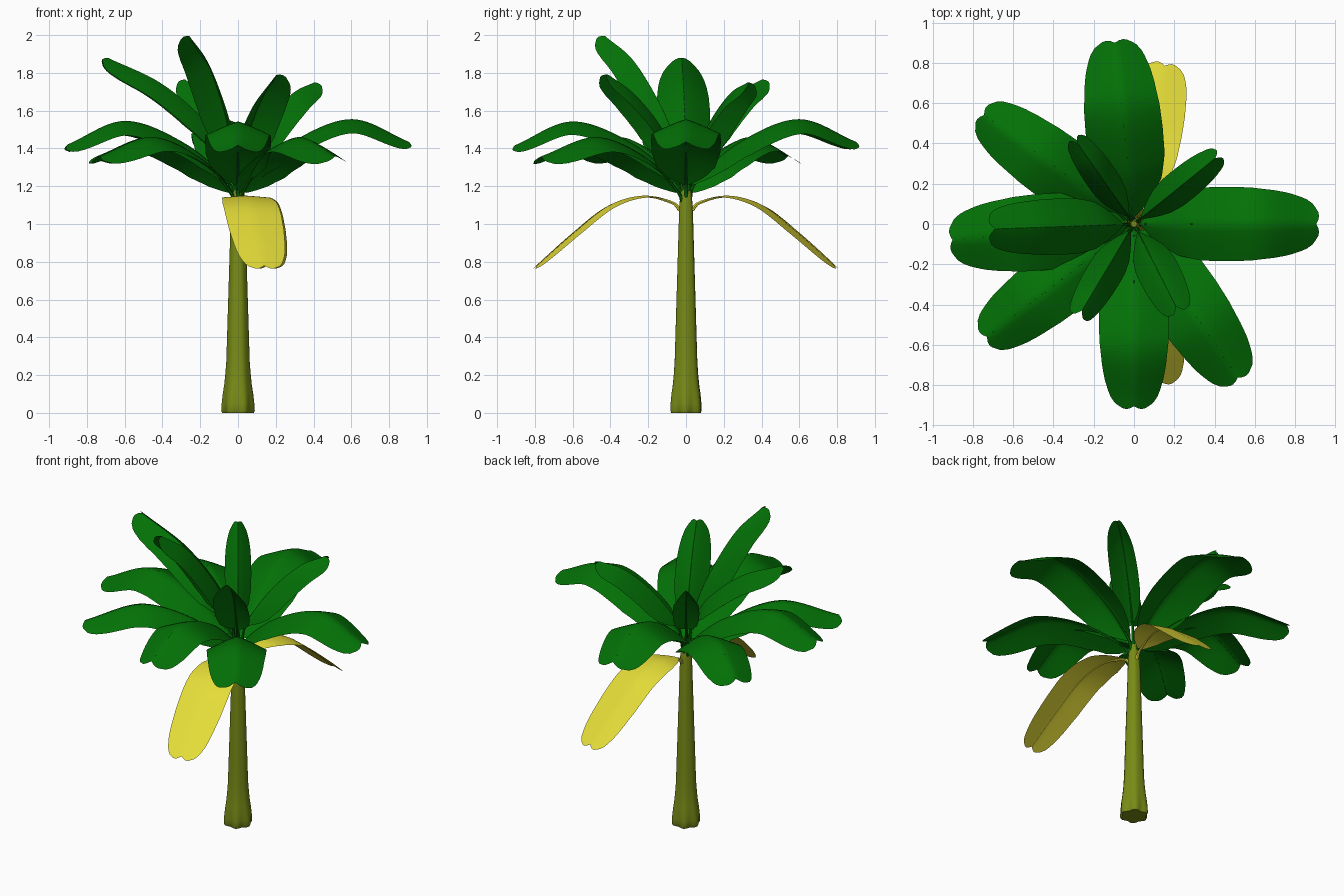
import bpy, bmesh, math
from mathutils import Vector

if "Cube" in bpy.data.objects:
    bpy.data.objects.remove(bpy.data.objects["Cube"])


def material(name, rgb):
    m = bpy.data.materials.new(name)
    m.diffuse_color = (*rgb, 1)
    m.use_nodes = True
    m.node_tree.nodes["Principled BSDF"].inputs["Base Color"].default_value = m.diffuse_color
    return m


GREEN = material("leaf_green", (0.001, 0.165, 0.002))
YELLOW = material("dry_yellow", (0.78, 0.72, 0.04))
BARK = material("stem_olive", (0.19, 0.26, 0.008))


def finish(name, bm, mat, angle):
    me = bpy.data.meshes.new(name)
    bm.to_mesh(me)
    bm.free()
    ob = bpy.data.objects.new(name, me)
    bpy.context.collection.objects.link(ob)
    me.materials.append(mat)
    bpy.ops.object.select_all(action='DESELECT')
    ob.select_set(True)
    bpy.context.view_layer.objects.active = ob
    bpy.ops.object.shade_smooth_by_angle(angle=math.radians(angle))
    return ob


def skin(bm, rings, closed=True):
    for a, b in zip(rings, rings[1:]):
        n = len(a)
        for i in range(n if closed else n - 1):
            j = (i + 1) % n
            bm.faces.new((a[i], a[j], b[j], b[i]))


def lookup(table, t):
    for (a, x), (b, y) in zip(table, table[1:]):
        if t <= b:
            return x + (y - x) * (t - a) / (b - a)
    return table[-1][1]


def resample(pts, n):
    # Catmull-Rom through (r, z) points, evenly spaced by length
    p = [Vector(q) for q in pts]
    p = [2 * p[0] - p[1]] + p + [2 * p[-1] - p[-2]]
    dense = []
    for k in range(1, len(p) - 2):
        a, b, c, d = p[k - 1:k + 3]
        for i in range(20):
            t = i / 20
            dense.append(0.5 * (2 * b + (c - a) * t + (2 * a - 5 * b + 4 * c - d) * t * t
                                + (3 * b - a - 3 * c + d) * t ** 3))
    dense.append(p[-2])
    L = [0]
    for a, b in zip(dense, dense[1:]):
        L.append(L[-1] + (b - a).length)
    xs = [(l, q.x) for l, q in zip(L, dense)]
    zs = [(l, q.y) for l, q in zip(L, dense)]
    return [Vector((lookup(xs, L[-1] * i / n), lookup(zs, L[-1] * i / n))) for i in range(n + 1)]


WIDTH = [(0, .03), (.05, .32), (.1, .55), (.2, .84), (.35, .98), (.5, 1), (.65, .98),
         (.8, .91), (.88, .84), (.94, .74), (.98, .64), (1, .54)]


def leaf(name, az, path, half, droop, start, mat):
    bm = bmesh.new()
    n, m = 40, 5
    c = resample(path, n)
    a = math.radians(az)
    out, side, up = Vector((math.cos(a), math.sin(a), 0)), Vector((-math.sin(a), math.cos(a), 0)), Vector((0, 0, 1))
    rows, tube = [], []
    for i, q in enumerate(c):
        s = i / n
        d = (c[min(i + 1, n)] - c[max(i - 1, 0)]).normalized()
        tan = out * d.x + up * d.y
        nor = up * d.x - out * d.y
        pos = out * q.x + up * q.y
        # stalk thinning into the midrib
        r = 0.010 * (1 - s) ** 4 + 0.001
        tube.append([bm.verts.new(pos - nor * r + r * (side * math.cos(k * math.tau / 6)
                     + nor * math.sin(k * math.tau / 6))) for k in range(6)])
        # folded blade with a rounded two-lobed tip
        if s >= start:
            t = (s - start) / (1 - start)
            w = half * lookup(WIDTH, t)
            row = []
            for k in range(-m, m + 1):
                u = abs(k) / m
                lobe = 0.022 * math.sin(math.pi * min(1, u * 1.05)) * t ** 12
                row.append(bm.verts.new(pos + side * (w * k / m) - nor * (w * droop * u ** 1.15) + tan * lobe))
            rows.append(row)
    skin(bm, tube)
    skin(bm, rows, False)
    return finish(name, bm, mat, 40)


# trunk with overlapping-sheath lobes at the foot
bm = bmesh.new()
rings = []
for z, r, k in [(0, .077, .1), (.012, .083, .08), (.05, .082, .06), (.1, .078, .04), (.15, .071, .03), (.2, .066, .03),
                (.27, .061, .02), (.4, .057, .02), (.6, .051, .02), (.9, .042, .02), (1.1, .036, .02),
                (1.17, .028, .02), (1.22, .015, 0)]:
    rings.append([bm.verts.new((r * (1 + k * math.cos(6 * t + .5)) * math.cos(t),
                                r * (1 + k * math.cos(6 * t + .5)) * math.sin(t), z))
                  for t in (math.tau * i / 48 for i in range(48))])
skin(bm, rings)
bm.faces.new(rings[0][::-1])
bm.faces.new(rings[-1])
finish("trunk", bm, BARK, 50)

# spreading leaves: azimuth, half width, drop of the whole leaf
HIGH = [(.01, 1.13), (.05, 1.23), (.28, 1.43), (.6, 1.555), (.905, 1.435)]
for i, (az, w, dz) in enumerate([(0, .185, 0), (96, .192, 0), (185, .19, -.015), (270, .175, -.02)]):
    leaf(f"spreading_leaf_{i + 1}", az, [(r, z + dz * r) for r, z in HIGH], w, .42, .07, GREEN)
LOW = [(.01, 1.1), (.05, 1.18), (.27, 1.36), (.58, 1.46), (.92, 1.36)]
for i, (az, w) in enumerate([(144, .17), (217.5, .17), (304, .18)]):
    leaf(f"lower_leaf_{i + 1}", az, LOW, w, .45, .06, GREEN)

# upright young leaves, steeply folded
UPRIGHT = [
    (39, [(.01, 1.18), (.05, 1.33), (.2, 1.54), (.37, 1.69), (.52, 1.75)], .085, 1.2),
    (182, [(.01, 1.18), (.04, 1.32), (.15, 1.52), (.4, 1.74), (.69, 1.88)], .14, .7),
    (239, [(.01, 1.18), (.04, 1.36), (.14, 1.6), (.32, 1.86), (.5, 1.995)], .09, 1.2),
    (297, [(.01, 1.18), (.05, 1.33), (.16, 1.53), (.31, 1.69), (.46, 1.79)], .105, .9),
    (125, [(.01, 1.18), (.05, 1.33), (.17, 1.53), (.33, 1.69), (.49, 1.765)], .08, 1.2),
]
for i, (az, path, w, d) in enumerate(UPRIGHT):
    leaf(f"upright_leaf_{i + 1}", az, path, w, d, .16, GREEN)

# dry hanging leaves
DRY = [(.025, 1.08), (.07, 1.12), (.23, 1.15), (.41, 1.1), (.6, .955), (.8, .78)]
for i, az in enumerate((79, 280)):
    leaf(f"dry_leaf_{i + 1}", az, DRY, .15, .08, .06, YELLOW)
